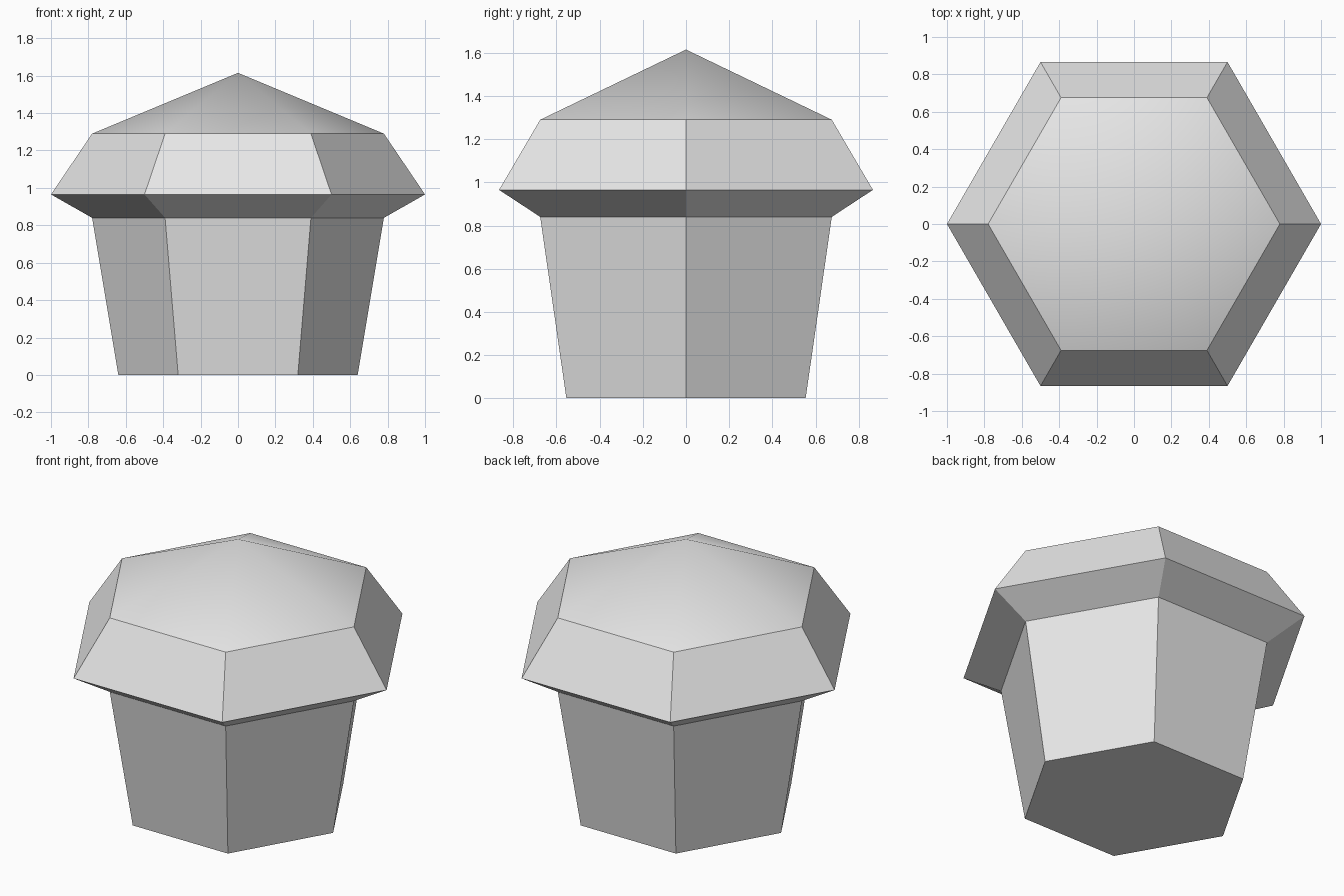
import bpy
import bmesh
from math import cos, sin, radians

cube = bpy.data.objects.get("Cube")
if cube:
    bpy.data.objects.remove(cube, do_unlink=True)

SIDES = 6


def make_material(name, color):
    mat = bpy.data.materials.new(name)
    mat.use_nodes = True
    mat.diffuse_color = color
    mat.node_tree.nodes["Principled BSDF"].inputs["Base Color"].default_value = color
    return mat


def hex_part(name, rings, mat, cap_bottom=False, apex=None):
    """Loft six-sided (radius, height) rings, with a flat base or a pointed top."""
    bm = bmesh.new()
    loops = []
    for r, z in rings:
        angles = [radians(i * 360 / SIDES) for i in range(SIDES)]
        loops.append([bm.verts.new((r * cos(a), r * sin(a), z)) for a in angles])
    for low, high in zip(loops, loops[1:]):
        for i in range(SIDES):
            j = (i + 1) % SIDES
            bm.faces.new((low[i], low[j], high[j], high[i]))
    if cap_bottom:
        bm.faces.new(loops[0][::-1])
    if apex is not None:
        tip = bm.verts.new((0, 0, apex))
        for i in range(SIDES):
            bm.faces.new((loops[-1][i], loops[-1][(i + 1) % SIDES], tip))
    mesh = bpy.data.meshes.new(name)
    bm.to_mesh(mesh)
    bm.free()
    mesh.materials.append(mat)
    obj = bpy.data.objects.new(name, mesh)
    bpy.context.collection.objects.link(obj)
    # Soft pointed top, crisp edges elsewhere
    bpy.ops.object.select_all(action="DESELECT")
    obj.select_set(True)
    bpy.context.view_layer.objects.active = obj
    bpy.ops.object.shade_smooth_by_angle(angle=radians(30))
    return obj


grey = make_material("light grey", (0.8, 0.8, 0.8, 1))

# Tapered cup
hex_part("muffin_cup", [(0.64, 0), (0.78, 0.84)], grey, cap_bottom=True)

# Overhanging top with a pointed crown
hex_part("muffin_top", [(0.78, 0.84), (1.0, 0.965), (0.78, 1.29)], grey, apex=1.615)
